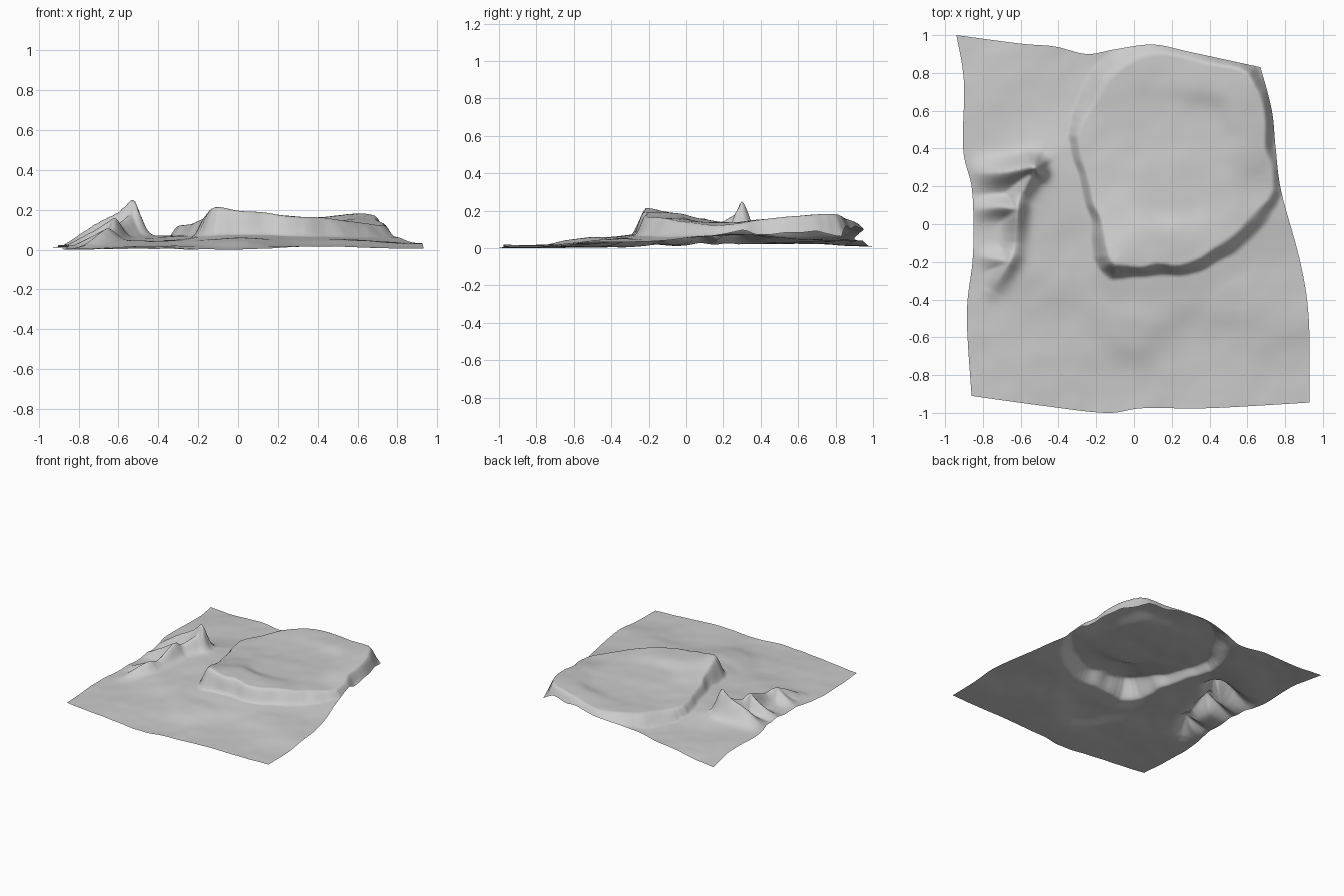
import bpy, bmesh, math
from mathutils import Vector, noise

cube = bpy.data.objects.get("Cube")
if cube:
    bpy.data.objects.remove(cube, do_unlink=True)

RES = 170

# Sheet outline: four wavy sides
LEFT = [(-.86, -.91), (-.885, -.48), (-.855, -.2), (-.85, 0), (-.86, .2), (-.905, .4), (-.9, .75), (-.94, 1)]
RIGHT = [(.93, -.945), (.925, -.5), (.88, -.2), (.78, .17), (.75, .4), (.73, .6), (.67, .83)]
FRONT = [(-.86, -.91), (-.5, -.96), (-.15, -1), (.05, -.975), (.4, -.975), (.93, -.945)]
BACK = [(-.94, 1), (-.6, .955), (-.42, .94), (-.25, .9), (-.1, .925), (.1, .95), (.3, .91), (.67, .83)]

# Ground heights: x, y, z
GROUND = [(-.86, -.91, .01), (-.15, -1, .01), (.93, -.94, .015), (.4, -.7, .025), (-.4, -.6, .025),
          (0, -.35, .07), (.5, -.3, .065), (.85, -.3, .04), (.75, .15, .07), (.75, .5, .07), (.67, .83, .06),
          (.1, .95, .09), (-.4, .75, .05), (-.4, .2, .075), (-.45, -.2, .055), (-.7, .7, .035),
          (-.94, 1, .015), (-.88, .4, .03), (-.87, 0, .02), (-.88, -.5, .01)]

# Plateau rim: x, y, top height, width of the cliff
RIM = [(-.12, -.2, .22, .08), (0, -.215, .205, .07), (.12, -.21, .195, .07), (.28, -.2, .175, .07),
       (.42, -.12, .17, .09), (.56, -.02, .15, .09), (.73, .18, .13, .06), (.69, .4, .16, .07),
       (.68, .58, .18, .07), (.6, .79, .19, .08), (.4, .84, .17, .08), (.18, .9, .15, .07),
       (0, .86, .15, .1), (-.14, .74, .14, .12), (-.22, .6, .13, .1), (-.29, .47, .13, .06),
       (-.22, .2, .14, .06), (-.17, 0, .17, .06)]
TOP = RIM + [(.2, .2, .145, 0), (.4, .2, .145, 0), (.35, .5, .14, 0), (.1, .5, .135, 0)]

# Ridge lines: points of x, y, added height, half width
RIDGES = [
    [(-.88, .27, .0, .08), (-.72, .27, .1, .07), (-.6, .29, .14, .06), (-.53, .3, .195, .055), (-.51, .28, .15, .045)],
    [(-.53, .28, .13, .05), (-.6, .16, .08, .05), (-.62, .08, .12, .05), (-.63, -.1, .055, .05),
     (-.66, -.2, .075, .05), (-.75, -.35, .015, .05)],
    [(-.86, .07, .01, .06), (-.72, .09, .075, .05), (-.62, .08, .12, .05)],
    [(-.82, -.17, .01, .05), (-.66, -.2, .075, .05)],
]


def smooth(t):
    t = max(0, min(1, t))
    return t * t * (3 - 2 * t)


def spline(points, steps, closed=False):
    """Catmull-Rom samples through points of any dimension."""
    n = len(points)
    pick = lambda i: points[i % n] if closed else points[max(0, min(n - 1, i))]
    out = []
    for i in range(n if closed else n - 1):
        a, b, c, d = (pick(i + k) for k in (-1, 0, 1, 2))
        for s in range(steps):
            t = s / steps
            out.append(tuple(q + t / 2 * (r - p + t * (2 * p - 5 * q + 4 * r - w + t * (3 * (q - r) + w - p)))
                             for p, q, r, w in zip(a, b, c, d)))
    return out if closed else out + [points[-1]]


def resample(points, axis):
    """Function giving the point of a side at fraction t along an axis."""
    line = spline(points, 8)
    lo, hi = line[0][axis], line[-1][axis]

    def at(t):
        v = lo + (hi - lo) * t
        for p, q in zip(line, line[1:]):
            if v <= q[axis] + 1e-9:
                break
        k = (v - p[axis]) / (q[axis] - p[axis])
        return Vector(p).lerp(Vector(q), k)
    return at


def blend(points, x, y, sigma):
    """Smooth weighted height of scattered points."""
    total = height = 0
    for p in points:
        w = math.exp(-((x - p[0]) ** 2 + (y - p[1]) ** 2) / (2 * sigma ** 2)) + 1e-9
        total += w
        height += w * p[2]
    return height / total


def nearest(line, x, y):
    """Distance to a polyline and the two extra values there."""
    best = (9, 0, 0)
    for p, q in line:
        dx, dy = q[0] - p[0], q[1] - p[1]
        t = max(0, min(1, ((x - p[0]) * dx + (y - p[1]) * dy) / (dx * dx + dy * dy)))
        d = math.hypot(x - p[0] - t * dx, y - p[1] - t * dy)
        if d < best[0]:
            best = (d, p[2] + t * (q[2] - p[2]), p[3] + t * (q[3] - p[3]))
    return best


def inside(line, x, y):
    odd = False
    for p, q in line:
        if (p[1] > y) != (q[1] > y) and x < p[0] + (y - p[1]) / (q[1] - p[1]) * (q[0] - p[0]):
            odd = not odd
    return odd


rim_points = spline(RIM, 4, True)
rim_line = list(zip(rim_points, rim_points[1:] + rim_points[:1]))
ridge_lines = [list(zip(r, r[1:])) for r in (spline(k, 3) for k in RIDGES)]


def height(x, y):
    z = blend(GROUND, x, y, .16)
    rough = noise.noise(Vector((x * 9, y * 9, .5)))
    # Plateau with a crumbled cliff and a slight lip
    d, rim, width = nearest(rim_line, x, y)
    if inside(rim_line, x, y):
        top = blend(TOP, x, y, .1)
        z = top + (rim - top) * math.exp(-(d / .06) ** 2)
    elif d < .3:
        d += .015 * rough
        z += (rim - z) * (.88 * (1 - smooth(d / width)) + .12 * (1 - smooth(d / .2)))
    # Ridges, merged by their greatest height
    add = 0
    for line in ridge_lines:
        d, h, w = nearest(line, x, y)
        add = max(add, h * (.75 * math.exp(-(d / w) ** 2) + .25 * math.exp(-d / w)))
    return z + add + .003 * rough


# Terrain sheet: grid stretched between the four sides
left, right = resample(LEFT, 1), resample(RIGHT, 1)
front, back = resample(FRONT, 0), resample(BACK, 0)
bm = bmesh.new()
rows = []
for j in range(RES + 1):
    v = j / RES
    row = []
    for i in range(RES + 1):
        u = i / RES
        corners = (left(0) * (1 - u) + right(0) * u) * (1 - v) + (left(1) * (1 - u) + right(1) * u) * v
        p = left(v) * (1 - u) + right(v) * u + front(u) * (1 - v) + back(u) * v - corners
        row.append(bm.verts.new((p.x, p.y, height(p.x, p.y))))
    rows.append(row)
for a, b in zip(rows, rows[1:]):
    for i in range(RES):
        bm.faces.new((a[i], a[i + 1], b[i + 1], b[i]))
low = min(v.co.z for v in bm.verts)
for v in bm.verts:
    v.co.z -= low
for f in bm.faces:
    f.smooth = True

mesh = bpy.data.meshes.new("terrain")
bm.to_mesh(mesh)
bm.free()
terrain = bpy.data.objects.new("terrain", mesh)
bpy.context.collection.objects.link(terrain)

# Plain stone grey
grey = bpy.data.materials.new("stone_grey")
grey.use_nodes = True
colour = (.6, .6, .6, 1)
grey.diffuse_color = colour
grey.node_tree.nodes["Principled BSDF"].inputs["Base Color"].default_value = colour
mesh.materials.append(grey)
